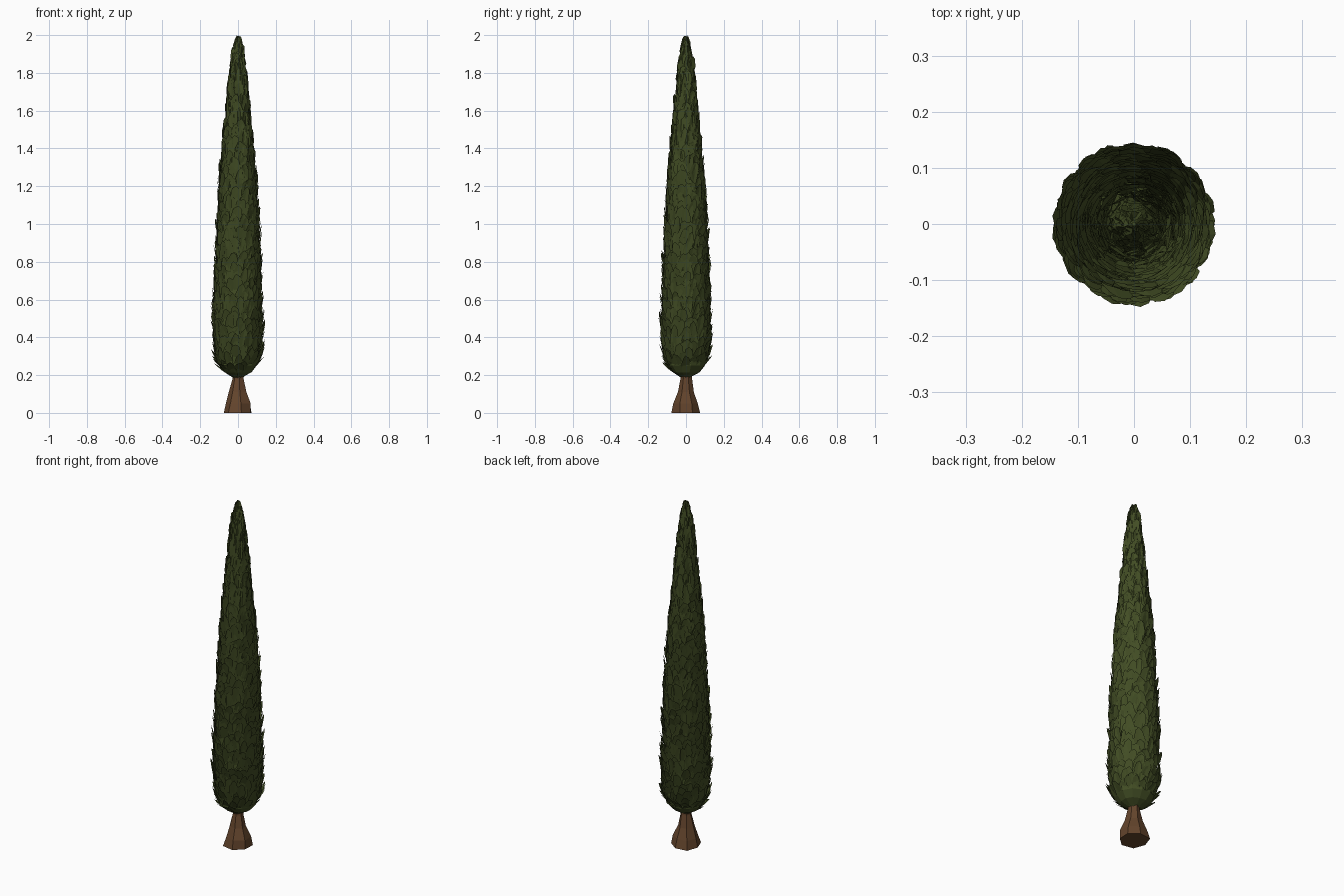
import bpy, math, random
from mathutils import Vector

if "Cube" in bpy.data.objects:
    bpy.data.objects.remove(bpy.data.objects["Cube"])

random.seed(7)


def material(name, color):
    m = bpy.data.materials.new(name)
    m.diffuse_color = (*color, 1)
    m.use_nodes = True
    m.node_tree.nodes["Principled BSDF"].inputs["Base Color"].default_value = m.diffuse_color
    return m


def add_mesh(name, verts, faces, mat):
    me = bpy.data.meshes.new(name)
    me.from_pydata(verts, [], faces)
    me.materials.append(mat)
    ob = bpy.data.objects.new(name, me)
    bpy.context.collection.objects.link(ob)
    return ob


def lathe(name, rings, sides, jitter, mat):
    """Faceted closed body from (radius, z) rings, with slightly uneven radii."""
    verts, faces = [], []
    for r, z in rings:
        for i in range(sides):
            a = math.tau * (i + 0.5) / sides
            k = r * random.uniform(1 - jitter, 1 + jitter)
            verts.append((k * math.cos(a), k * math.sin(a), z))
    for j in range(len(rings) - 1):
        for i in range(sides):
            n = (i + 1) % sides
            faces.append((j * sides + i, j * sides + n,
                          (j + 1) * sides + n, (j + 1) * sides + i))
    faces.append(tuple(reversed(range(sides))))
    faces.append(tuple(range(len(verts) - sides, len(verts))))
    return add_mesh(name, verts, faces, mat)


green = material("leaf_green", (0.055, 0.075, 0.018))
brown = material("bark_brown", (0.125, 0.058, 0.025))

# Outer silhouette of the crown: (z, radius)
profile = [(0.19, 0.03), (0.215, 0.085), (0.25, 0.12), (0.32, 0.138),
           (0.5, 0.138), (0.8, 0.128), (1.0, 0.117), (1.2, 0.107),
           (1.4, 0.088), (1.6, 0.066), (1.8, 0.045), (1.9, 0.034),
           (1.97, 0.016), (2.0, 0.004)]


def radius(z):
    for (z0, r0), (z1, r1) in zip(profile, profile[1:]):
        if z <= z1:
            return r0 + (r1 - r0) * max(0, z - z0) / (z1 - z0)
    return profile[-1][1]


# Trunk with flared root foot
lathe("trunk", [(0.082, 0), (0.07, 0.05), (0.045, 0.11), (0.031, 0.18),
                (0.03, 0.3)], 7, 0.1, brown)

# Solid inner crown that closes the gaps between leaf sprays
lathe("crown_core", [(r * 0.84, z if z < 1.9 else z - 0.015) for z, r in profile],
      12, 0.05, green)

# Overlapping upright leaf sprays, in spiral rows up the crown
verts, faces = [], []


def add_spray(a, z, length, width):
    z_top = min(z + length, 1.998)
    out = Vector((math.cos(a), math.sin(a), 0))
    side = Vector((-math.sin(a), math.cos(a), 0))
    r_base = radius(z) * 0.82
    r_tip = radius(z_top) * random.uniform(0.92, 1.08)
    base = out * r_base + Vector((0, 0, z))
    tip = out * r_tip + Vector((0, 0, z_top))
    skew = random.uniform(-0.35, 0.35) * width
    # ragged outline: (across, along)
    outline = [(-0.22, 0), (0.22, 0), (0.5, 0.5), (0.38, 0.86),
               (0.08, 1.0), (-0.25, 0.88), (-0.5, 0.45)]
    start = len(verts)
    for u, v in outline:
        u += random.uniform(-0.08, 0.08)
        bend = out * (-abs(u) * width * 0.25 + 0.008 * math.sin(v * math.pi))
        p = base.lerp(tip, v) + side * (u * width + skew * v) + bend
        p.z = max(0.18, min(p.z, 2.0))
        verts.append(p)
    # two halves folded along the mid rib
    faces.append((start, start + 1, start + 2, start + 3, start + 4))
    faces.append((start, start + 4, start + 5, start + 6))


z, row = 0.185, 0
while z < 1.95:
    r = max(radius(z + 0.03), 0.02)
    count = max(5, round(math.tau * r / 0.036))
    for i in range(count):
        a = math.tau * (i + random.uniform(-0.3, 0.3)) / count + row * 2.4
        add_spray(a, max(0.185, z + random.uniform(-0.02, 0.02)),
                  random.uniform(0.075, 0.13), min(random.uniform(0.04, 0.062), r * 1.1))
    z += 0.031
    row += 1
add_mesh("leaf_sprays", verts, faces, green)
